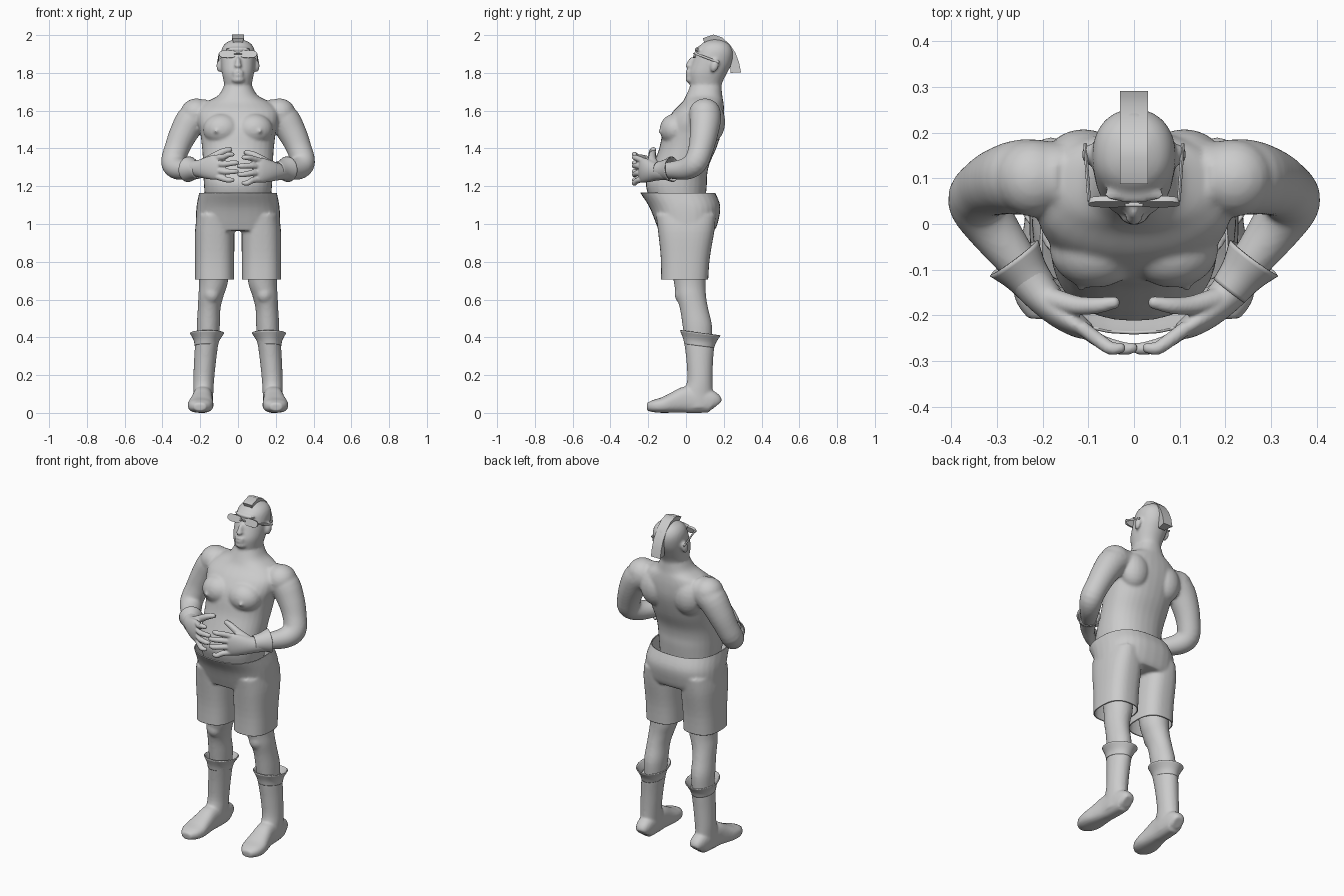
import bpy, bmesh, math
from mathutils import Vector, Matrix


def sweep(bm, pts, flat=False, p=2.0, n=32, sub=4, caps=True, tilt=0.0):
    """Tube through (x, y, z, ra, rb); flat keeps every ring horizontal."""
    fine = []
    for i in range(len(pts) - 1):
        q = [pts[max(0, min(len(pts) - 1, i + k))] for k in (-1, 0, 1, 2)]
        for s in range(sub):
            t = s / sub
            fine.append([0.5 * (2 * b + (c - a) * t + (2 * a - 5 * b + 4 * c - d) * t * t
                                + (3 * b - a - 3 * c + d) * t ** 3) for a, b, c, d in zip(*q)])
    fine.append(list(pts[-1]))
    rings = []
    for i, f in enumerate(fine):
        u, v = Vector((1, 0, 0)), Vector((0, 1, 0))
        if not flat:
            tan = Vector(fine[min(i + 1, len(fine) - 1)][:3]) - Vector(fine[max(i - 1, 0)][:3])
            u = tan.cross(Vector((0, 0, 1))).normalized()
            v = u.cross(tan).normalized()
        ring = []
        for k in range(n):
            a = 2 * math.pi * k / n
            c, s = math.cos(a), math.sin(a)
            c = math.copysign(abs(c) ** (2 / p), c) * f[3]
            s = math.copysign(abs(s) ** (2 / p), s) * f[4]
            ring.append(bm.verts.new(Vector(f[:3]) + u * c + v * s + Vector((0, 0, tilt * s))))
        rings.append(ring)
    for a, b in zip(rings, rings[1:]):
        for k in range(n):
            bm.faces.new((a[k], a[(k + 1) % n], b[(k + 1) % n], b[k]))
    if caps:
        bm.faces.new(rings[0][::-1])
        bm.faces.new(rings[-1])


def profile(rows, x=0.0):
    """Rows of (z, front, back, half width) to sweep points."""
    return [(x, (f + b) / 2, z, w, (b - f) / 2) for z, f, b, w in rows]


def ball(bm, loc, r, rx=0.0):
    m = Matrix.Translation(loc) @ Matrix.Rotation(rx, 4, 'X') @ Matrix.Diagonal((*r, 1))
    bmesh.ops.create_uvsphere(bm, u_segments=20, v_segments=12, radius=1, matrix=m)


def finish(name, bm, voxel=0.0, smooth=4, thick=0.0, trims=()):
    bmesh.ops.recalc_face_normals(bm, faces=bm.faces)
    me = bpy.data.meshes.new(name)
    bm.to_mesh(me)
    bm.free()
    ob = bpy.data.objects.new(name, me)
    bpy.context.collection.objects.link(ob)
    bpy.ops.object.select_all(action='DESELECT')
    bpy.context.view_layer.objects.active = ob
    ob.select_set(True)
    if voxel:
        r = ob.modifiers.new("Fuse", 'REMESH')
        r.mode, r.voxel_size, r.use_smooth_shade = 'VOXEL', voxel, True
        s = ob.modifiers.new("Relax", 'SMOOTH')
        s.factor, s.iterations = 0.5, smooth
        for m in ("Fuse", "Relax"):
            bpy.ops.object.modifier_apply(modifier=m)
    for z, nz in trims:
        b = bmesh.new()
        b.from_mesh(ob.data)
        bmesh.ops.bisect_plane(b, geom=b.verts[:] + b.edges[:] + b.faces[:], plane_co=(0, 0, z),
                               plane_no=(0, 0, nz), clear_outer=True)
        b.to_mesh(ob.data)
        b.free()
    bpy.ops.object.shade_smooth_by_angle(angle=math.radians(45))
    if thick:
        s = ob.modifiers.new("Cloth", 'SOLIDIFY')
        s.thickness, s.offset = thick, -1
    return ob


# Upper body: torso, head and arms fused into one skin
bm = bmesh.new()
sweep(bm, profile([(1.10, -.18, .10, .17), (1.20, -.212, .11, .18), (1.26, -.197, .112, .183),
                   (1.32, -.172, .125, .185), (1.40, -.142, .16, .19), (1.48, -.125, .187, .2),
                   (1.54, -.105, .2, .215), (1.60, -.065, .202, .215), (1.645, -.02, .198, .17),
                   (1.68, 0, .192, .105), (1.73, .022, .188, .075)]), flat=True, p=2.25)
sweep(bm, profile([(1.66, 0, .19, .08), (1.72, .022, .187, .072), (1.755, .018, .195, .076),
                   (1.80, .014, .218, .085), (1.85, .03, .243, .09), (1.90, .05, .252, .091),
                   (1.935, .066, .243, .083), (1.96, .09, .222, .062), (1.977, .125, .185, .025)]),
      flat=True, p=2.15)
ball(bm, (0, .024, 1.85), (.015, .02, .036), -.3)       # nose
ball(bm, (0, .012, 1.838), (.02, .016, .013))           # nose tip
ball(bm, (0, .012, 1.806), (.032, .014, .008))          # upper lip
ball(bm, (0, .010, 1.789), (.028, .014, .008))          # lower lip
ball(bm, (0, .020, 1.765), (.035, .022, .02))           # chin
ball(bm, (0, .065, 1.925), (.07, .02, .012))            # brow
for s in (1, -1):
    ball(bm, (s * .1, .152, 1.838), (.014, .022, .036), -.3)   # ear
    ball(bm, (s * .085, -.055, 1.50), (.1, .085, .085), .25)   # chest muscle
    ball(bm, (s * .117, -.138, 1.49), (.01, .01, .01))         # nipple
    ball(bm, (s * .11, .13, 1.54), (.09, .078, .11))           # shoulder blade
    ball(bm, (s * .22, .1, 1.585), (.085, .085, .08))          # shoulder
    sweep(bm, [(s * x, y, z, r, r) for x, y, z, r in (
        (.15, .1, 1.59, .075), (.235, .103, 1.56, .083), (.288, .095, 1.48, .075),
        (.325, .078, 1.395, .066), (.344, .05, 1.325, .064), (.315, 0, 1.292, .058),
        (.26, -.075, 1.285, .046), (.21, -.14, 1.285, .036))])
finish("upper_body", bm, .008, 6)

# Mohawk: arc strip flaring outward
bm = bmesh.new()
outer = [(.088, 1.983), (.145, 2.003), (.19, 1.988), (.23, 1.953), (.262, 1.905), (.281, 1.855), (.291, 1.803)]
inner = [(.105, 1.945), (.145, 1.955), (.18, 1.945), (.205, 1.92), (.225, 1.885), (.235, 1.845), (.235, 1.8)]
rows = [[bm.verts.new(c) for c in ((-.021, *i), (.021, *i), (.031, *o), (-.031, *o))]
        for o, i in zip(outer, inner)]
for a, b in zip(rows, rows[1:]):
    for k in range(4):
        bm.faces.new((a[k], a[(k + 1) % 4], b[(k + 1) % 4], b[k]))
bm.faces.new(rows[0])
bm.faces.new(rows[-1][::-1])
finish("mohawk", bm)

# Glasses: lenses, bridge and temples
bm = bmesh.new()
for s in (1, -1):
    sweep(bm, [(s * .055, .055, 1.896, .043, .019), (s * .055, .043, 1.9, .045, .021)], p=2.8, sub=1)
    sweep(bm, [(s * .098, .05, 1.902, .004, .006), (s * .107, .175, 1.855, .004, .006)], n=8, sub=1)
sweep(bm, [(-.02, .042, 1.902, .005, .004), (.02, .042, 1.902, .005, .004)], n=8, sub=1)
finish("glasses", bm)

# Gloves: palm, fingers and thumb, plus flared cuff
for s, side, dz in ((1, "left", -.008), (-1, "right", .008)):
    bm = bmesh.new()
    sweep(bm, [(s * x, y, z + dz, a, b) for x, y, z, a, b in (
        (.25, -.092, 1.285, .046, .046), (.21, -.145, 1.285, .042, .046),
        (.165, -.192, 1.288, .034, .058), (.125, -.222, 1.292, .026, .066),
        (.098, -.236, 1.293, .018, .06))])
    for k in range(4):
        zk, zt = 1.343 - .033 * k, 1.36 - .045 * k + dz
        tip = (.03, .004, .008, .03)[k]
        sweep(bm, [(s * .115, -.226, zk + dz, .016, .016), (s * .075, -.256, (zk + zt) / 2, .0155, .0155),
                   (s * (tip + .02), -.272, zt, .0145, .0145), (s * tip, -.271, zt, .012, .012)], n=16)
        ball(bm, (s * tip, -.271, zt), (.012, .012, .012))
    sweep(bm, [(s * .18, -.165, 1.315 + dz, .026, .026), (s * .125, -.178, 1.35 + dz, .021, .021),
               (s * .08, -.178, 1.375 + dz, .018, .018), (s * .045, -.172, 1.386 + dz, .014, .014)], n=16)
    ball(bm, (s * .044, -.172, 1.386 + dz), (.014, .014, .014))
    finish(side + "_glove", bm, .005, 3)
    bm = bmesh.new()
    sweep(bm, [(s * .208, -.146, 1.285, .043, .045), (s * .235, -.111, 1.287, .05, .053),
               (s * .262, -.075, 1.29, .066, .068)], caps=False)
    finish(side + "_glove_cuff", bm, thick=.006)

# Shorts: hips and legs fused, then cut open at waist and hems
bm = bmesh.new()
sweep(bm, profile([(1.21, -.262, .13, .198), (1.165, -.242, .155, .206), (1.09, -.194, .182, .22),
                   (1.0, -.158, .167, .224), (.965, -.145, .15, .22)]), flat=True, p=2.5)
for s in (1, -1):
    sweep(bm, profile([(1.05, -.16, .16, .09), (.96, -.148, .15, .104), (.81, -.133, .125, .104),
                       (.65, -.133, .115, .104)], s * .124), flat=True, p=2.6)
finish("shorts", bm, .008, 5, thick=.006, trims=((1.165, 1), (.705, -1)))

for s, side in ((1, "left"), (-1, "right")):
    # Bare leg
    bm = bmesh.new()
    sweep(bm, [(s * x, y, z, a, b) for x, y, z, a, b in (
        (.128, .01, .82, .085, .095), (.13, .02, .69, .076, .084), (.143, .027, .62, .067, .079),
        (.153, .043, .55, .06, .075), (.157, .06, .46, .061, .078), (.16, .065, .36, .055, .07))], flat=True)
    ball(bm, (s * .14, -.025, .63), (.042, .035, .05))
    finish(side + "_leg", bm, .008, 4)
    # Boot: shaft and foot
    bm = bmesh.new()
    sweep(bm, [(s * x, y, z, a, b) for x, y, z, a, b in (
        (.162, .068, .39, .062, .079), (.167, .071, .355, .061, .078), (.175, .073, .27, .058, .07),
        (.182, .073, .17, .055, .067), (.184, .062, .1, .053, .08), (.186, .06, .03, .05, .085))], flat=True)
    sweep(bm, [(s * x, y, z, a, b) for x, y, z, a, b in (
        (.18, .162, .04, .03, .035), (.181, .14, .058, .045, .056), (.184, .07, .07, .052, .069),
        (.187, 0, .071, .053, .07), (.192, -.06, .057, .06, .056), (.198, -.12, .043, .068, .042),
        (.201, -.17, .037, .058, .033), (.202, -.207, .033, .03, .02))], p=2.5)
    boot = finish(side + "_boot", bm, .007, 4)
    low = min(v.co.z for v in boot.data.vertices)
    for v in boot.data.vertices:
        v.co.z -= low
    # Flared, slanted boot cuff
    bm = bmesh.new()
    sweep(bm, [(s * .168, .07, .355, .062, .079), (s * .166, .072, .385, .069, .088),
               (s * .164, .075, .422, .091, .107)], flat=True, caps=False, tilt=-.13)
    finish(side + "_boot_cuff", bm, thick=.006)
